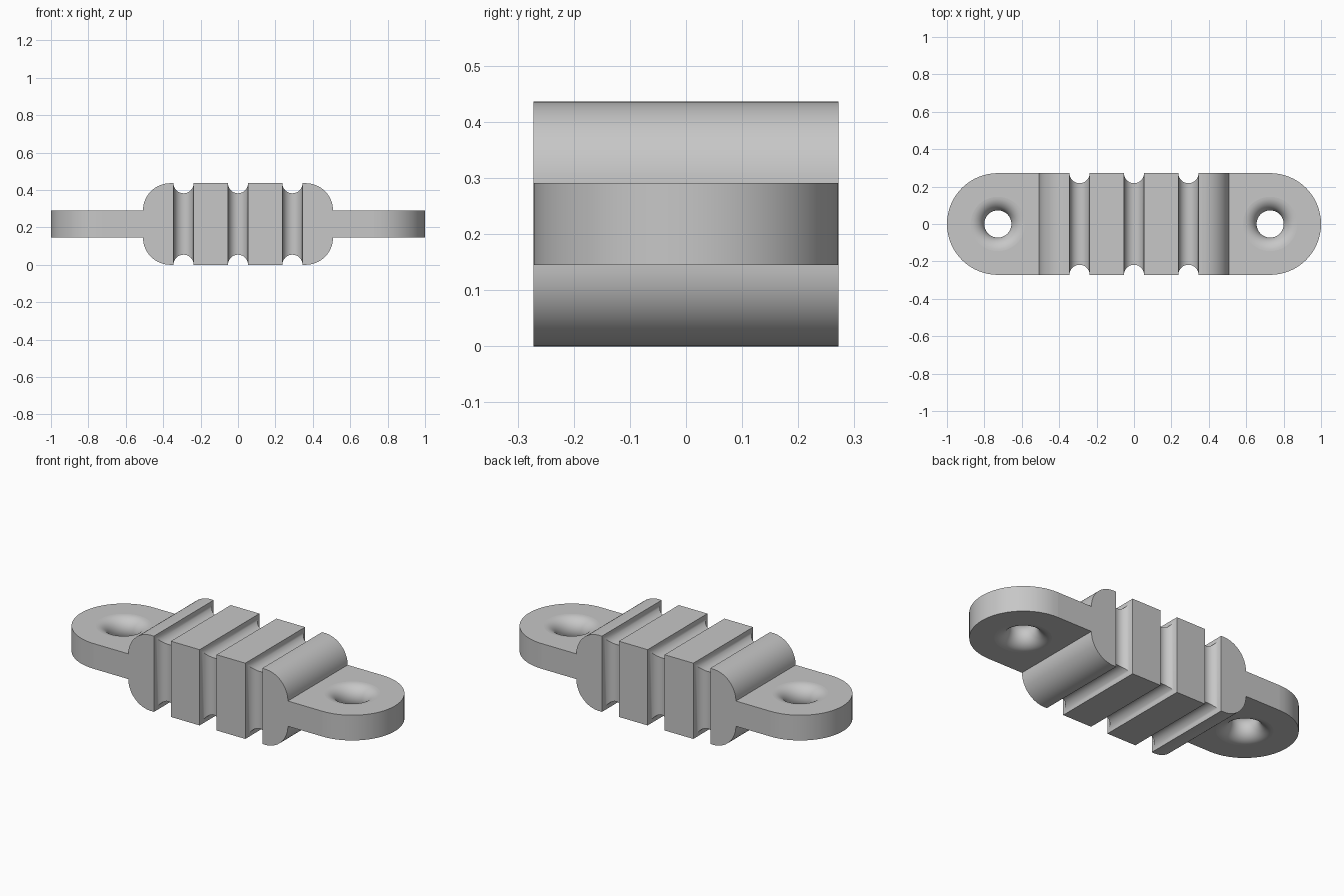
import bpy, bmesh
from math import sin, cos, pi

cube = bpy.data.objects.get("Cube")
if cube:
    bpy.data.objects.remove(cube, do_unlink=True)

MID = 0.218          # height of the centre plane
HALF_W = 0.272       # half depth
HALF_T = 0.0727      # half thickness of the end tabs
BODY_X = 0.508       # half length of the ribbed body
GROOVE_R = 0.054
HOLE_X = 1 - HALF_W  # hole is concentric with the rounded tab end

grey = bpy.data.materials.new("light grey")
grey.use_nodes = True
grey.diffuse_color = (0.57, 0.57, 0.57, 1)
grey.node_tree.nodes["Principled BSDF"].inputs["Base Color"].default_value = grey.diffuse_color


def bridge(bm, a, b):
    """Join two closed rings of vertices with quads."""
    n = len(a)
    for i in range(n):
        j = (i + 1) % n
        bm.faces.new((a[i], a[j], b[j], b[i]))


def finish(bm, name):
    bmesh.ops.recalc_face_normals(bm, faces=bm.faces)
    mesh = bpy.data.meshes.new(name)
    bm.to_mesh(mesh)
    bm.free()
    obj = bpy.data.objects.new(name, mesh)
    bpy.context.collection.objects.link(obj)
    mesh.materials.append(grey)
    bpy.ops.object.select_all(action='DESELECT')
    obj.select_set(True)
    bpy.context.view_layer.objects.active = obj
    bpy.ops.object.shade_smooth_by_angle()
    # Keep the truly flat faces flat next to tangent curves
    for p in mesh.polygons:
        if max(abs(c) for c in p.normal) > 0.9999:
            p.use_smooth = False
    return obj


# Ribbed body: rectangular sections lofted along x, as (x, half depth, half height)
round_r = MID - HALF_T
STEPS = 16
end = [(BODY_X - round_r + round_r * cos(a), HALF_W, HALF_T + round_r * sin(a))
       for a in (pi / 2 * i / STEPS for i in range(STEPS + 1))]
sections = [(-x, w, h) for x, w, h in end]
for groove_x in (-0.291, 0, 0.291):
    for i in range(STEPS + 1):
        a = pi * i / STEPS
        cut = GROOVE_R * sin(a)
        sections.append((groove_x - GROOVE_R * cos(a), HALF_W - cut, MID - cut))
sections += end[::-1]

bm = bmesh.new()
rings = [[bm.verts.new((x, sy * w, MID + sz * h))
          for sy, sz in ((-1, -1), (1, -1), (1, 1), (-1, 1))]
         for x, w, h in sections]
for a, b in zip(rings, rings[1:]):
    bridge(bm, a, b)
bm.faces.new(rings[0])
bm.faces.new(rings[-1])
finish(bm, "ribbed_body")


def make_tab(name, side):
    """Rounded mounting tab with a hole that flares to both faces."""
    n = 64
    angles = [2 * pi * i / n for i in range(n)]
    bm = bmesh.new()

    def outline(z):
        ring = []
        for a in angles:
            c, s = cos(a), sin(a)
            if c >= 0:
                x, y = HALF_W * c, HALF_W * s
            else:
                m = max(abs(c), abs(s))
                x, y = (HOLE_X - BODY_X) * c / m, HALF_W * s / m
            ring.append(bm.verts.new((side * (HOLE_X + x), y, z)))
        return ring

    def circle(r, z):
        return [bm.verts.new((side * (HOLE_X + r * cos(a)), r * sin(a), z)) for a in angles]

    loops = [outline(MID - HALF_T), outline(MID + HALF_T)]
    for i in range(21):
        t = pi * i / 20
        loops.append(circle(HALF_T * (2 - sin(t)), MID + HALF_T * cos(t)))
    for a, b in zip(loops, loops[1:] + loops[:1]):
        bridge(bm, a, b)
    return finish(bm, name)


make_tab("left_mounting_tab", 1)
make_tab("right_mounting_tab", -1)
